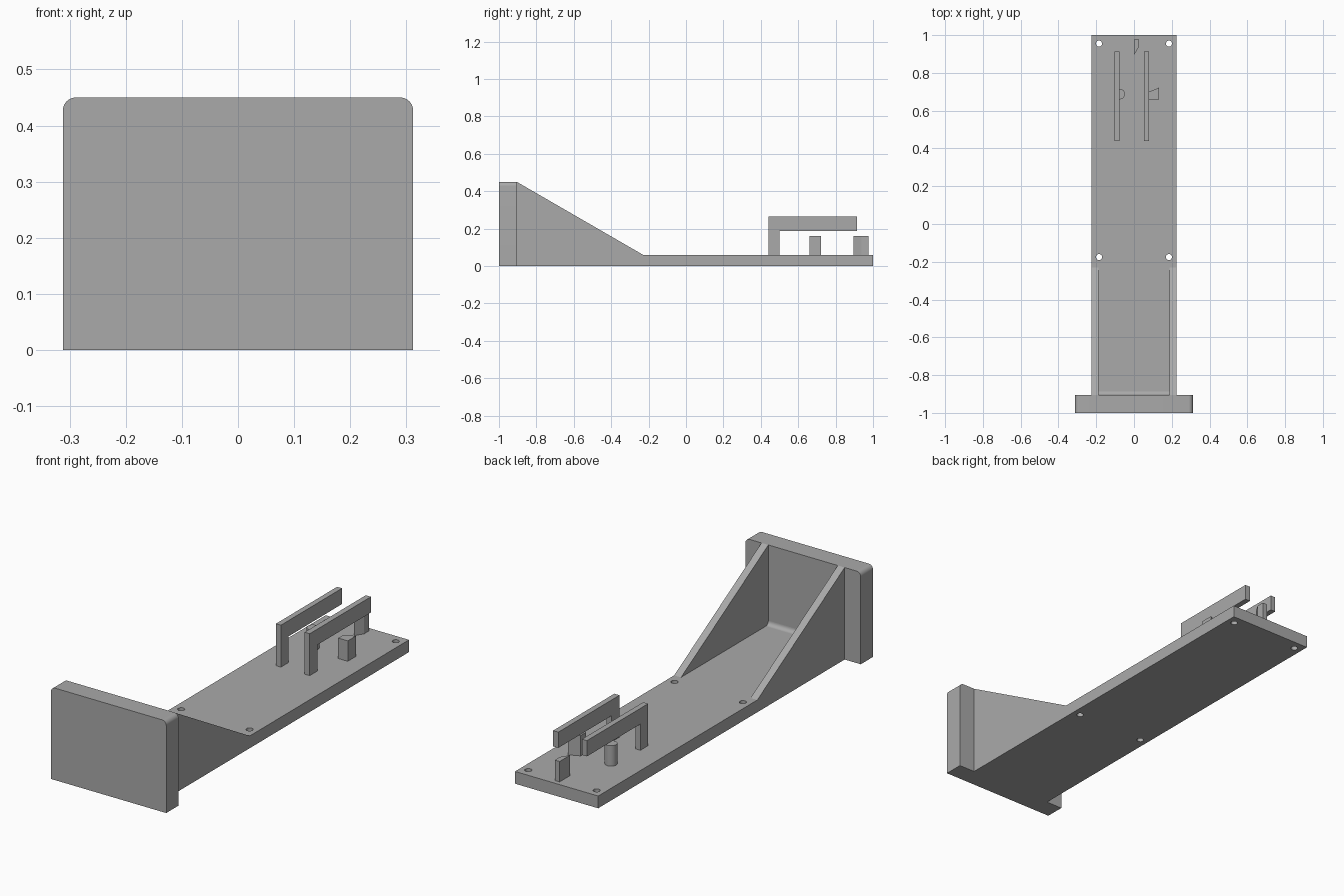
import bpy, bmesh
from math import sin, cos, pi, radians

cube = bpy.data.objects.get("Cube")
if cube:
    bpy.data.objects.remove(cube, do_unlink=True)

# Single matte grey finish
grey = bpy.data.materials.new("plain grey")
grey.use_nodes = True
colour = (0.4, 0.4, 0.4, 1)
grey.diffuse_color = colour
grey.node_tree.nodes["Principled BSDF"].inputs["Base Color"].default_value = colour

# Main dimensions
DECK_X, DECK_TOP = 0.225, 0.06
PLATE_X, PLATE_TOP, PLATE_BACK = 0.312, 0.45, -0.905
RIB_INNER, RIB_END = 0.188, -0.23
PIN_TOP = 0.16


def prism(name, outline, axis, lo, hi):
    """Extrude a 2D outline along an axis; outline is (y,z), (x,z) or (x,y)."""
    place = {"x": lambda a, b, t: (t, a, b),
             "y": lambda a, b, t: (a, t, b),
             "z": lambda a, b, t: (a, b, t)}[axis]
    bm = bmesh.new()
    low = [bm.verts.new(place(a, b, lo)) for a, b in outline]
    high = [bm.verts.new(place(a, b, hi)) for a, b in outline]
    bm.faces.new(low)
    bm.faces.new(high)
    n = len(outline)
    for i in range(n):
        j = (i + 1) % n
        bm.faces.new((low[i], low[j], high[j], high[i]))
    bmesh.ops.recalc_face_normals(bm, faces=bm.faces)
    mesh = bpy.data.meshes.new(name)
    bm.to_mesh(mesh)
    bm.free()
    mesh.materials.append(grey)
    obj = bpy.data.objects.new(name, mesh)
    bpy.context.collection.objects.link(obj)
    return obj


def arc(cx, cy, r, start, end, steps):
    return [(cx + r * cos(radians(start + (end - start) * i / steps)),
             cy + r * sin(radians(start + (end - start) * i / steps)))
            for i in range(steps + 1)]


def circle(cx, cy, r, steps=32):
    return arc(cx, cy, r, 0, 360, steps)[:-1]


def rect(a0, a1, b0, b1):
    return [(a0, b0), (a1, b0), (a1, b1), (a0, b1)]


def smooth(obj):
    bpy.ops.object.select_all(action="DESELECT")
    obj.select_set(True)
    bpy.context.view_layer.objects.active = obj
    bpy.ops.object.shade_smooth_by_angle(angle=radians(30))


# Deck with four screw holes
deck = prism("deck", rect(-DECK_X, DECK_X, PLATE_BACK, 1), "z", 0, DECK_TOP)
cutters = []
for x in (-0.185, 0.185):
    for y in (-0.175, 0.955):
        hole = prism("hole_cutter", circle(x, y, 0.016), "z", -0.1, 0.2)
        hole.hide_render = True
        mod = deck.modifiers.new("screw hole", "BOOLEAN")
        mod.operation, mod.solver, mod.object = "DIFFERENCE", "EXACT", hole
        cutters.append(hole)
bpy.context.view_layer.update()
cut_mesh = bpy.data.meshes.new_from_object(
    deck.evaluated_get(bpy.context.evaluated_depsgraph_get()))
deck.modifiers.clear()
deck.data = cut_mesh
for hole in cutters:
    bpy.data.objects.remove(hole, do_unlink=True)
smooth(deck)

# Upright front plate with rounded top corners
r = 0.023
outline = [(-PLATE_X, 0), (PLATE_X, 0)]
outline += arc(PLATE_X - r, PLATE_TOP - r, r, 0, 90, 10)
outline += arc(-PLATE_X + r, PLATE_TOP - r, r, 90, 180, 10)
smooth(prism("front_plate", outline, "y", -1, PLATE_BACK))

# Sloping side ribs bracing the plate
rib = [(PLATE_BACK, DECK_TOP), (RIB_END, DECK_TOP), (PLATE_BACK, PLATE_TOP)]
prism("right_rib", rib, "x", -DECK_X, -RIB_INNER)
prism("left_rib", rib, "x", RIB_INNER, DECK_X)

# Rounded fillet between plate and deck
f = 0.02
fillet = [(PLATE_BACK, DECK_TOP)]
fillet += arc(PLATE_BACK + f, DECK_TOP + f, f, 270, 180, 8)
smooth(prism("plate_fillet", fillet, "x", -RIB_INNER, RIB_INNER))

# Two cantilevered rails, each on one leg
rail = [(0.44, DECK_TOP), (0.5, DECK_TOP), (0.5, 0.188),
        (0.913, 0.188), (0.913, 0.265), (0.44, 0.265)]
prism("right_rail", rail, "x", -0.103, -0.076)
prism("left_rail", rail, "x", 0.052, 0.08)

# Locating pins: one round, two wedge shaped
smooth(prism("round_pin", circle(-0.076, 0.688, 0.028), "z", DECK_TOP, PIN_TOP))
prism("side_wedge_pin", [(0.08, 0.66), (0.132, 0.66), (0.132, 0.722), (0.08, 0.7)],
      "z", DECK_TOP, PIN_TOP)
prism("back_wedge_pin", [(0, 0.895), (0.026, 0.937), (0.026, 0.977), (0, 0.977)],
      "z", DECK_TOP, PIN_TOP)
